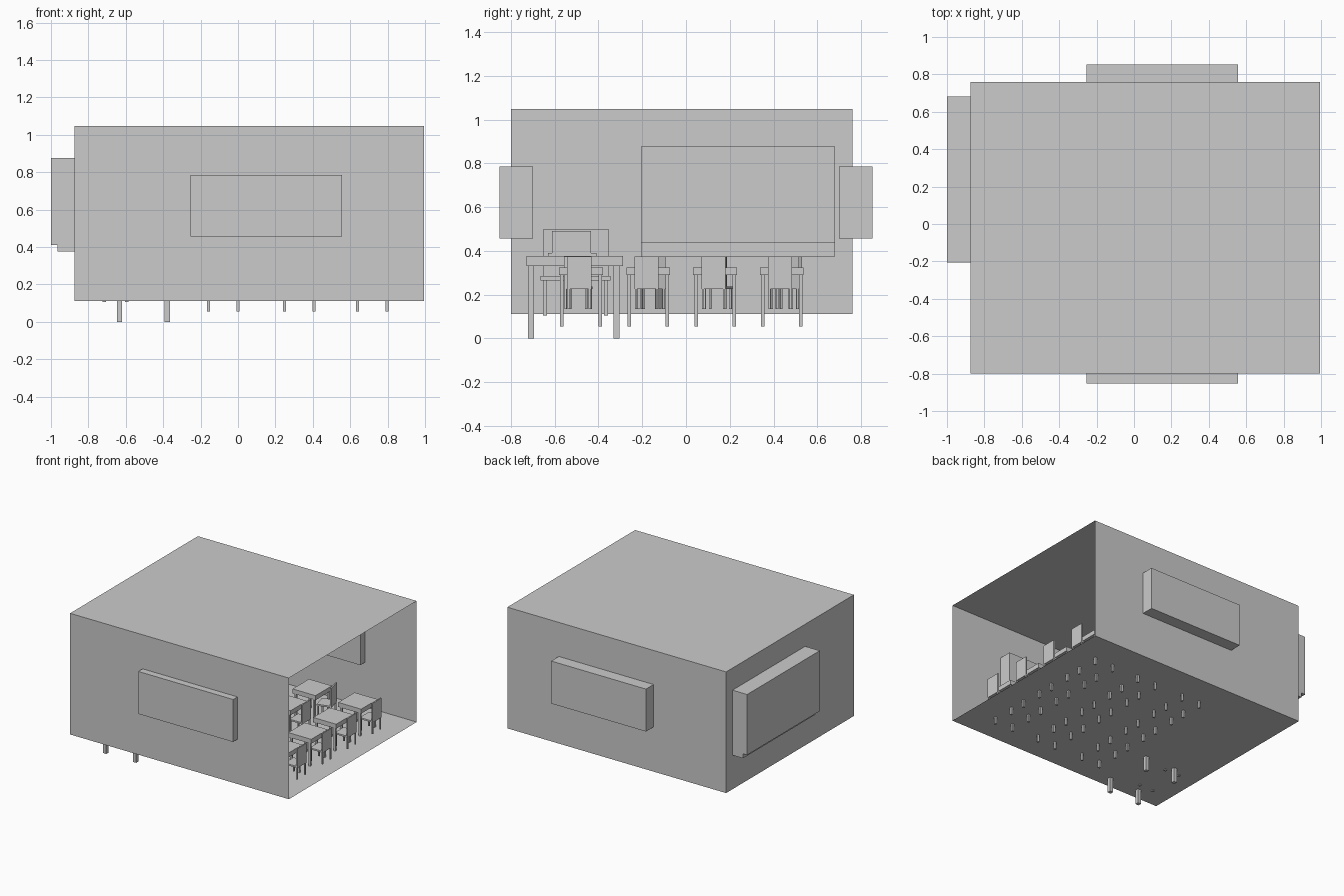
import bpy, bmesh
from math import radians
from mathutils import Matrix, Vector

if "Cube" in bpy.data.objects:
    bpy.data.objects.remove(bpy.data.objects["Cube"])


def boxes(name, spans, loc=(0, 0, 0), turn=0):
    """One object made of boxes, each given as (x0, x1, y0, y1, z0, z1)."""
    bm = bmesh.new()
    for x0, x1, y0, y1, z0, z1 in spans:
        m = Matrix.Translation(((x0 + x1) / 2, (y0 + y1) / 2, (z0 + z1) / 2))
        m = m @ Matrix.Diagonal((x1 - x0, y1 - y0, z1 - z0, 1))
        bmesh.ops.create_cube(bm, size=1, matrix=m)
    me = bpy.data.meshes.new(name)
    bm.to_mesh(me)
    bm.free()
    ob = bpy.data.objects.new(name, me)
    ob.location = loc
    ob.rotation_euler.z = radians(turn)
    bpy.context.collection.objects.link(ob)
    return ob


def legs(dx, dy, t, z0, z1):
    """Four square legs centred at +-dx, +-dy."""
    return [(sx * dx - t, sx * dx + t, sy * dy - t, sy * dy + t, z0, z1)
            for sx in (-1, 1) for sy in (-1, 1)]


# Room shell, thin sheets, open on the +x side
room = boxes("room_shell", [(-0.875, 0.995, -0.80, 0.76, 0.112, 1.048)])
bm = bmesh.new()
bm.from_mesh(room.data)
bm.normal_update()
bmesh.ops.delete(bm, geom=[f for f in bm.faces if f.normal.x > 0.9], context='FACES')
bm.to_mesh(room.data)
bm.free()

# Windows through both side walls
for side, y0, y1 in (("front", -0.853, -0.70), ("back", 0.70, 0.853)):
    boxes(side + "_window", [(-0.255, 0.555, y0, y1, 0.457, 0.785)])

# Wall board and its tray
boxes("board", [(-1.0, -0.83, -0.205, 0.682, 0.41, 0.877)])
boxes("board_tray", [(-0.965, -0.80, -0.205, 0.682, 0.375, 0.44)])

# Student desks and chairs; some chairs are pushed askew
shift = {(0, 3): (0.025, 28), (1, 3): (0.02, 15), (1, 1): (0.015, 20),
         (0, 2): (0.02, -15), (1, 0): (-0.005, -12), (0, 1): (0.02, 8)}
for i, x in enumerate((-0.078, 0.328, 0.718)):
    for j, y in enumerate((-0.48, -0.172, 0.133, 0.438)):
        boxes("student_desk_top", [(-0.098, 0.098, -0.1, 0.1, 0.29, 0.325)], (x, y, 0))
        boxes("student_desk_legs", legs(0.079, 0.087, 0.008, 0.055, 0.29), (x, y, 0))
        dy, turn = shift.get((i, j), (0, 0))
        at = (x + 0.115, y + dy - 0.008, 0)
        boxes("chair_seat", [(-0.055, 0.055, -0.055, 0.055, 0.225, 0.237)], at, turn)
        boxes("chair_back", [(0.045, 0.055, -0.055, 0.055, 0.237, 0.375)], at, turn)
        boxes("chair_legs", legs(0.048, 0.048, 0.005, 0.135, 0.225), at, turn)

# Teacher desk
boxes("teacher_desk_top", [(-0.67, -0.345, -0.73, -0.288, 0.33, 0.377)])
boxes("teacher_desk_legs", legs(0.128, 0.196, 0.014, 0, 0.33), (-0.506, -0.513, 0))

# Computer on the teacher desk
boxes("computer_base", [(-0.58, -0.45, -0.63, -0.41, 0.377, 0.39)])
boxes("computer_screen", [(-0.465, -0.45, -0.612, -0.434, 0.39, 0.49)])

# Teacher chair, backed towards the board wall
boxes("teacher_chair_seat", [(-0.735, -0.575, -0.665, -0.345, 0.265, 0.285)])
boxes("teacher_chair_back", [(-0.735, -0.715, -0.652, -0.355, 0.285, 0.50)])
boxes("teacher_chair_legs", legs(0.06, 0.14, 0.009, 0.105, 0.265), (-0.655, -0.505, 0))
